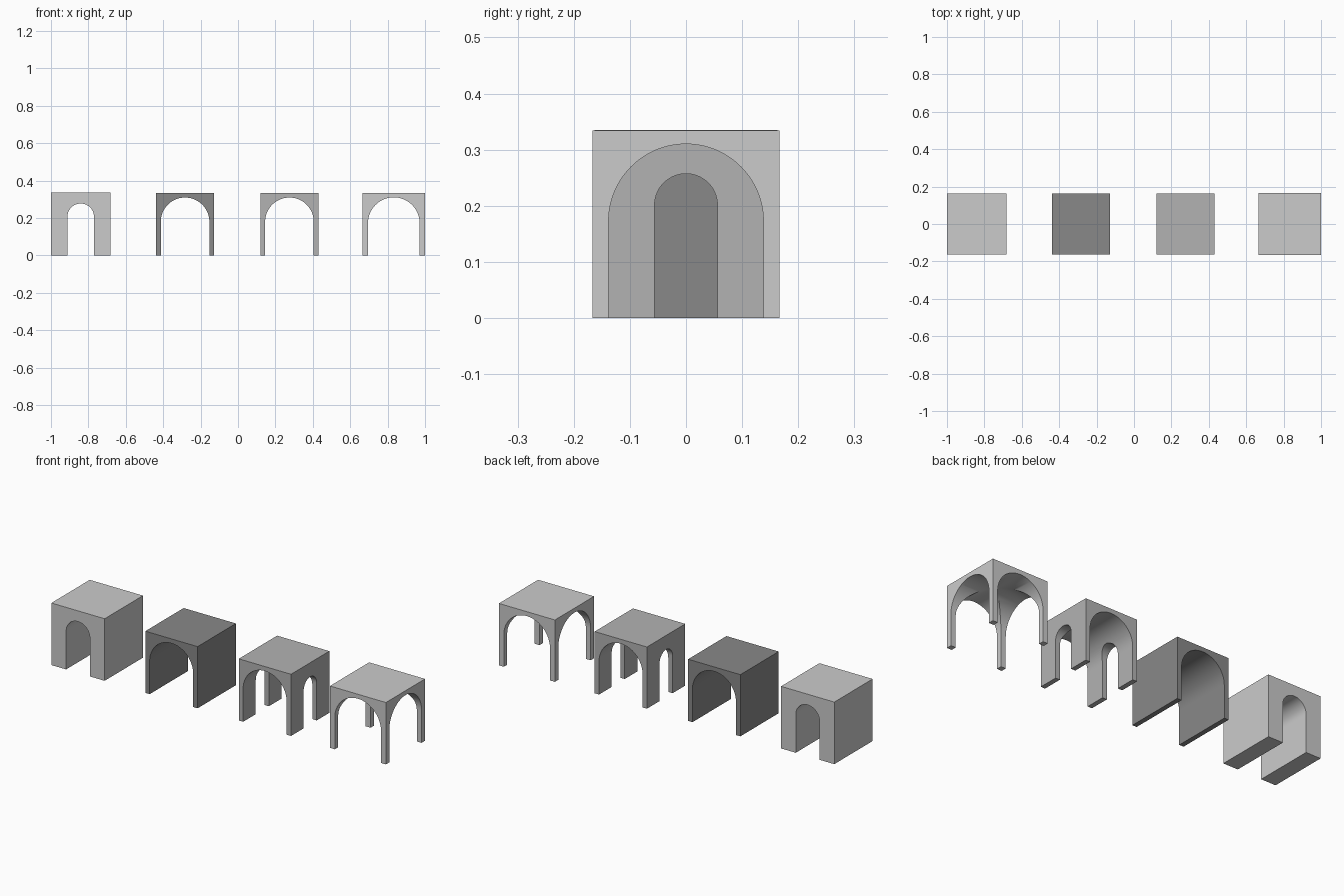
import bpy, bmesh, math

if "Cube" in bpy.data.objects:
    bpy.data.objects.remove(bpy.data.objects["Cube"])


def arch_cutter(cx, half, top, along, segs=40):
    """Round-headed tunnel shape running along 'x' or 'y' through a block."""
    spring = top - half
    profile = [(-half, -0.1)]
    profile += [(-half * math.cos(math.pi * i / segs),
                 spring + half * math.sin(math.pi * i / segs)) for i in range(segs + 1)]
    profile.append((half, -0.1))
    bm = bmesh.new()
    if along == 'y':
        verts = [bm.verts.new((cx + u, -0.3, z)) for u, z in profile]
        depth = (0, 0.6, 0)
    else:
        verts = [bm.verts.new((cx - 0.3, u, z)) for u, z in profile]
        depth = (0.6, 0, 0)
    face = bm.faces.new(verts)
    res = bmesh.ops.extrude_face_region(bm, geom=[face])
    moved = [g for g in res['geom'] if isinstance(g, bmesh.types.BMVert)]
    bmesh.ops.translate(bm, verts=moved, vec=depth)
    bmesh.ops.recalc_face_normals(bm, faces=bm.faces[:])
    me = bpy.data.meshes.new("arch_cutter")
    bm.to_mesh(me)
    bm.free()
    ob = bpy.data.objects.new("arch_cutter", me)
    bpy.context.collection.objects.link(ob)
    ob.hide_render = True
    return ob


def arched_block(name, cx, size, arches, grey=None):
    """Solid block with arched tunnels cut through it."""
    bpy.ops.mesh.primitive_cube_add(size=1, location=(cx, 0, size[2] / 2))
    ob = bpy.context.object
    ob.name = name
    ob.scale = size
    bpy.ops.object.transform_apply(location=True, rotation=False, scale=True)
    for along, half, top in arches:
        cutter = arch_cutter(cx, half, top, along)
        mod = ob.modifiers.new("arch", 'BOOLEAN')
        mod.operation = 'DIFFERENCE'
        mod.solver = 'EXACT'
        mod.object = cutter
        bpy.ops.object.modifier_apply(modifier=mod.name)
        bpy.data.objects.remove(cutter)
    bpy.ops.object.shade_smooth_by_angle(angle=math.radians(30))
    if grey:
        mat = bpy.data.materials.new(name + "_grey")
        mat.diffuse_color = (grey, grey, grey, 1)
        mat.use_nodes = True
        mat.node_tree.nodes["Principled BSDF"].inputs["Base Color"].default_value = mat.diffuse_color
        ob.data.materials.clear()
        ob.data.materials.append(mat)


# thick-walled block with a narrow tunnel
arched_block("narrow_arch_block", -0.841, (0.318, 0.327, 0.335),
             [('y', 0.071, 0.277)], 0.66)
# thin-walled block with a wide tunnel
arched_block("wide_arch_block", -0.283, (0.312, 0.327, 0.333),
             [('y', 0.13, 0.309)], 0.25)
# wide tunnel crossed by a narrow one
arched_block("crossed_arch_block", 0.275, (0.312, 0.327, 0.333),
             [('y', 0.13, 0.309), ('x', 0.056, 0.257)], 0.45)
# groin vault on four slim legs
arched_block("groin_vault_block", 0.833, (0.334, 0.334, 0.334),
             [('y', 0.138, 0.310), ('x', 0.138, 0.310)])
